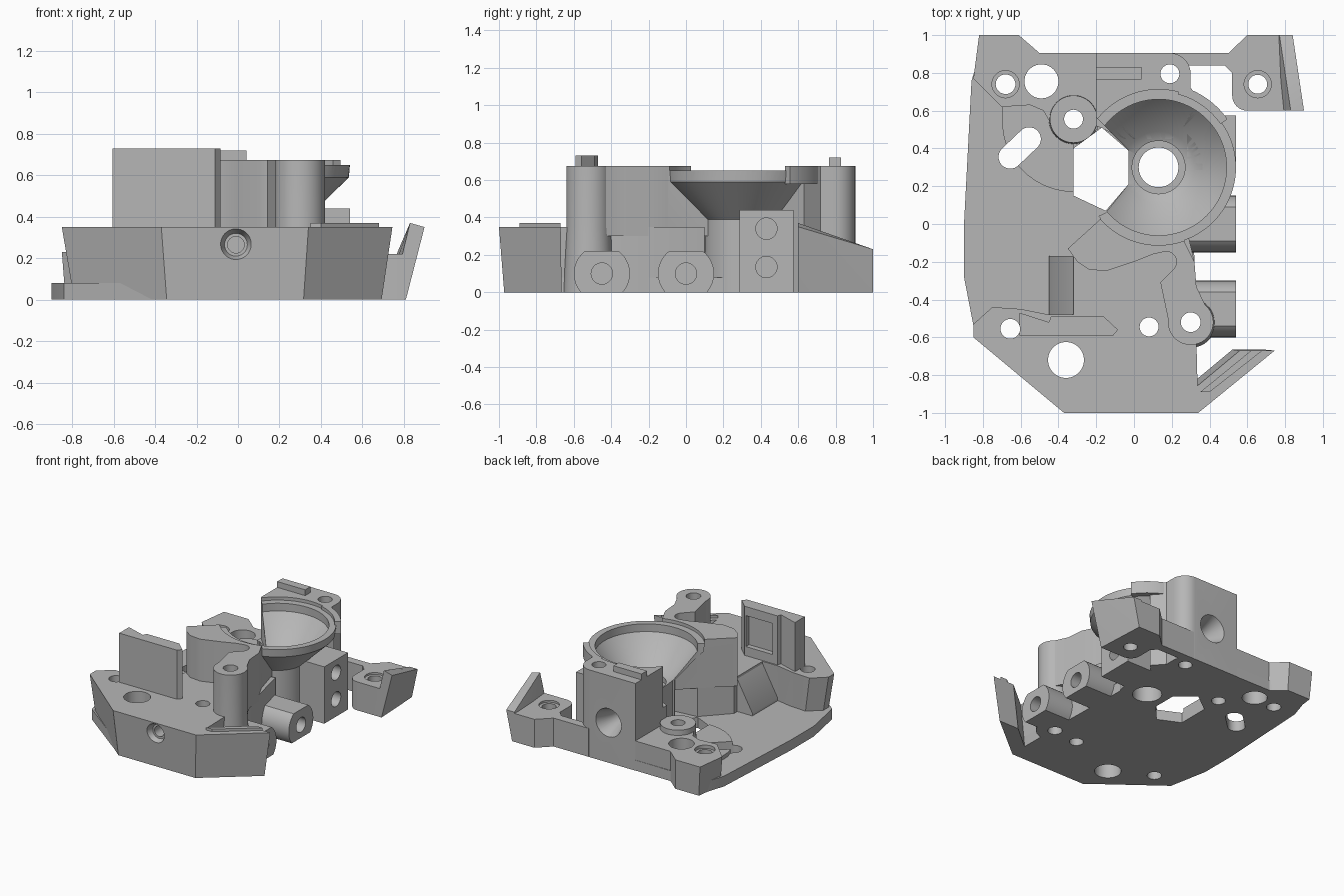
import bpy, bmesh, math
from mathutils import Vector, Matrix

cube = bpy.data.objects.get("Cube")
if cube:
    bpy.data.objects.remove(cube)

grey = bpy.data.materials.new("plain grey")
grey.use_nodes = True
colour = (0.47, 0.47, 0.47, 1)
grey.diffuse_color = colour
grey.node_tree.nodes["Principled BSDF"].inputs["Base Color"].default_value = colour

cut_group = bpy.data.collections.new("cutters")
bpy.context.scene.collection.children.link(cut_group)
parts = []
BOWL = (0.13, 0.3)


def finish(bm, name, cutter=False):
    bmesh.ops.recalc_face_normals(bm, faces=bm.faces)
    mesh = bpy.data.meshes.new(name)
    bm.to_mesh(mesh)
    bm.free()
    mesh.materials.append(grey)
    obj = bpy.data.objects.new(name, mesh)
    if cutter:
        cut_group.objects.link(obj)
        obj.hide_render = True
    else:
        bpy.context.scene.collection.objects.link(obj)
        parts.append(obj)
    return obj


def prism(name, outline, z0, z1, taper=1.0, pivot=(0, -0.6), cutter=False):
    """Extrude a plan outline; taper shrinks the lower end about the pivot."""
    bm = bmesh.new()
    p = Vector(pivot)
    low = [bm.verts.new((*(p + (Vector(q) - p) * taper), z0)) for q in outline]
    top = [bm.verts.new((*q, z1)) for q in outline]
    bm.faces.new(low)
    bm.faces.new(top)
    n = len(outline)
    for i in range(n):
        j = (i + 1) % n
        bm.faces.new((low[i], low[j], top[j], top[i]))
    return finish(bm, name, cutter)


def box(name, x0, x1, y0, y1, z0, z1, cutter=False):
    return prism(name, [(x0, y0), (x1, y0), (x1, y1), (x0, y1)], z0, z1, cutter=cutter)


def hull(name, points):
    bm = bmesh.new()
    for p in points:
        bm.verts.new(p)
    bmesh.ops.convex_hull(bm, input=bm.verts)
    return finish(bm, name)


def lathe(name, profile, centre, axis="Z", cutter=False, sides=64):
    """Revolve (radius, height) pairs into a closed solid along an axis."""
    bm = bmesh.new()
    turn = Vector((0, 0, 1)).rotation_difference(
        {"Z": Vector((0, 0, 1)), "X": Vector((1, 0, 0)), "Y": Vector((0, 1, 0))}[axis])
    place = Matrix.Translation(centre) @ turn.to_matrix().to_4x4()
    rings = []
    for r, h in profile:
        angles = [math.tau * i / sides for i in range(sides)]
        rings.append([bm.verts.new(place @ Vector((r * math.cos(a), r * math.sin(a), h)))
                      for a in angles])
    for a, b in zip(rings, rings[1:]):
        for i in range(sides):
            j = (i + 1) % sides
            bm.faces.new((a[i], a[j], b[j], b[i]))
    bm.faces.new(rings[0])
    bm.faces.new(rings[-1])
    return finish(bm, name, cutter)


def arc(cx, cy, r, start, end, steps=16):
    return [(cx + r * math.cos(math.radians(start + (end - start) * i / steps)),
             cy + r * math.sin(math.radians(start + (end - start) * i / steps)))
            for i in range(steps + 1)]


# Thin floor with raised inner step
prism("floor_plate", [(-0.79, 0.98), (-0.61, 0.98), (-0.5, 0.905), (0.2, 0.9), (0.29, 0.84),
      (0.3, 0.5), (0.32, -0.2), (0.32, -0.9), (0.31, -0.97), (-0.34, -0.97), (-0.84, -0.59),
      (-0.9, -0.28), (-0.9, 0), (-0.86, 0.76)], 0, 0.08)
prism("floor_step", [(-0.7, 0.63)] + arc(-0.32, 0.55, 0.38, 190, 270, 10) + [(-0.32, 0.63)],
      0.07, 0.11)

# Front block, shelf and ramp
prism("front_block", [(-0.85, -0.6), (-0.37, -1), (0.34, -1), (0.33, -0.6), (0.2, -0.48),
      (-0.45, -0.48), (-0.6, -0.45), (-0.75, -0.44), (-0.85, -0.53)], 0, 0.35, 0.93)
prism("shelf", [(-0.32, -0.6), (0.33, -0.6), (0.32, -0.2), (0.25, 0.1), (-0.14, 0.06),
      (-0.32, -0.13)], 0, 0.35)
hull("shelf_ramp", [(x, y, z) for y in (-0.48, -0.17)
                    for x, z in ((-0.45, 0.07), (-0.31, 0.07), (-0.31, 0.35), (-0.45, 0.1))])

# Tall upright plate on the front block
prism("upright_plate", [(-0.605, -0.59), (-0.605, -0.47), (-0.45, -0.52), (-0.44, -0.49),
      (-0.16, -0.49), (-0.085, -0.56), (-0.11, -0.59)], 0.2, 0.73)
box("upright_recess", -0.4, -0.17, -0.53, -0.4, 0.42, 0.66, cutter=True)

# Central tower and its front post
prism("tower", [(-0.35, -0.13), (-0.3, -0.2), (-0.24, -0.24), (-0.15, -0.25), (0, -0.2),
      (0.1, -0.16), (0.17, -0.145)] + arc(0.17, -0.2, 0.055, 80, -40, 8) +
      [(0.14, -0.31), (0.18, -0.5), (0.3, -0.6), (0.41, -0.5), (0.33, -0.33), (0.32, -0.2),
       (0.27, -0.1), (0.2, 0.15), (0.0, 0.2), (-0.14, 0.06)], 0.3, 0.675)
lathe("front_post", [(0.135, 0), (0.12, 0.35), (0.12, 0.675)], (0.3, -0.52, 0))

# Funnel bowl with its tube
lathe("funnel_bowl", [(0.2, 0), (0.2, 0.39), (0.405, 0.59), (0.41, 0.65)], (*BOWL, 0), sides=96)
lathe("bowl_bore", [(0.105, -0.1), (0.105, 0.33), (0.14, 0.33), (0.14, 0.37), (0.19, 0.39),
      (0.36, 0.59), (0.36, 0.65), (0.412, 0.65), (0.412, 0.8)], (*BOWL, 0), cutter=True, sides=96)
prism("rim_tab", arc(*BOWL, 0.445, 35, 75) + arc(*BOWL, 0.4, 75, 35), 0.58, 0.675)
prism("bowl_gap", [(-0.03, 0.21), (-0.15, 0.07), (-0.32, 0.15), (-0.32, 0.4), (-0.17, 0.51),
      (-0.03, 0.39)], -0.1, 1, cutter=True)
prism("bowl_side_gap", [(-0.03, 0.21), (-0.15, 0.06), (-0.4, -0.06), (-0.4, 0.57), (-0.205, 0.57),
      (-0.03, 0.39)], 0.36, 1, cutter=True)

# Rear tower with key bar
prism("rear_tower", [(-0.2, 0.905), (-0.2, 0.52), (-0.05, 0.45), (0.2, 0.45), (0.38, 0.63),
      (0.3, 0.72)] + arc(0.19, 0.795, 0.11, 0, 90, 10), 0, 0.675)
box("key_bar", -0.2, 0.04, 0.765, 0.83, 0.66, 0.72)

# Rear ears, bridge bar and low post
prism("left_ear", [(-0.82, 1), (-0.61, 1), (-0.5, 0.905), (-0.19, 0.905), (-0.19, 0.5),
      (-0.3, 0.46), (-0.44, 0.53), (-0.48, 0.6), (-0.55, 0.63), (-0.7, 0.62), (-0.85, 0.77)],
      0, 0.23, 0.96, (-0.4, 0.75))
lathe("low_post", [(0.135, 0), (0.125, 0.27)], (-0.32, 0.555, 0))
prism("right_ear", [(0.2, 0.905), (0.5, 0.905), (0.6, 1), (0.79, 1), (0.81, 0.6)] +
      arc(0.6, 0.68, 0.08, 270, 180, 8) + [(0.52, 0.8), (0.48, 0.84), (0.2, 0.84)], 0, 0.22)
hull("ear_fin", [(x, 0.6, z) for x, z in ((0.74, 0), (0.81, 0), (0.9, 0.35), (0.83, 0.37), (0.8, 0.22))]
     + [(x, 1, z) for x, z in ((0.7, 0), (0.79, 0), (0.84, 0.23), (0.77, 0.23))])

# Slanted front wing with top ridge
prism("front_wing", [(0.32, -1), (0.34, -1), (0.745, -0.67), (0.56, -0.67), (0.32, -0.87)],
      0, 0.35, 0.93)
prism("wing_ridge", [(0.35, -0.89), (0.4, -0.89), (0.68, -0.67), (0.62, -0.67)], 0.34, 0.37)

# Side clamps: round blocks trimmed flat above and below
for name, y in (("front_clamp", -0.45), ("middle_clamp", 0.0)):
    bm = bmesh.new()
    low = math.degrees(math.asin(0.1 / 0.15))
    high = math.degrees(math.asin(0.12 / 0.15))
    ring = arc(y, 0.1, 0.15, -low, high) + arc(y, 0.1, 0.15, 180 - high, 180 + low)
    face = bm.faces.new([bm.verts.new((0.22, a, b)) for a, b in ring])
    side = bmesh.ops.extrude_face_region(bm, geom=[face])["geom"]
    bmesh.ops.translate(bm, vec=(0.32, 0, 0),
                        verts=[v for v in side if isinstance(v, bmesh.types.BMVert)])
    finish(bm, name)
box("side_block", 0.28, 0.54, 0.285, 0.575, 0, 0.44)

# Holes along each axis
for y, z in ((-0.45, 0.1), (0, 0.1), (0.43, 0.34), (0.43, 0.135)):
    lathe("side_hole", [(0.057, 0), (0.057, 0.3)], (0.4, y, z), "X", True, 32)
for x, y, r in ((-0.36, -0.72, 0.095), (-0.655, -0.555, 0.052), (0.08, -0.545, 0.05),
                (0.3, -0.52, 0.052), (-0.68, 0.74, 0.052), (-0.49, 0.755, 0.09),
                (-0.32, 0.555, 0.05), (0.19, 0.795, 0.05), (0.655, 0.74, 0.05)):
    lathe("upright_hole", [(r, -0.1), (r, 1)], (x, y, 0), "Z", True, 40)
for x in (-0.68, 0.655):
    lathe("ear_counterbore", [(0.072, 0.205), (0.072, 0.4)], (x, 0.74, 0), "Z", True, 40)
prism("slot_hole", arc(-0.655, 0.355, 0.062, 135, 315) + arc(-0.555, 0.45, 0.062, -45, 135),
      -0.1, 0.5, cutter=True)
lathe("front_hole", [(0.09, -0.04), (0.055, 0.04), (0.04, 0.04), (0.04, 0.3)],
      (-0.01, -0.99, 0.265), "Y", True, 40)
lathe("rear_hole", [(0.05, -0.25), (0.06, -0.12), (0.115, 0.02)], (0.03, 0.9, 0.31), "Y", True, 40)

# Cut every part, bake the result and smooth the round faces
for obj in parts:
    if obj.name in {"key_bar", "rim_tab", "wing_ridge", "ear_fin"}:
        continue
    cut = obj.modifiers.new("holes", "BOOLEAN")
    cut.operation = "DIFFERENCE"
    cut.operand_type = "COLLECTION"
    cut.collection = cut_group
    cut.solver = "EXACT"
graph = bpy.context.evaluated_depsgraph_get()
graph.update()
baked = [bpy.data.meshes.new_from_object(o.evaluated_get(graph)) for o in parts]
for obj, mesh in zip(parts, baked):
    obj.modifiers.clear()
    obj.data = mesh
for obj in list(cut_group.objects):
    bpy.data.objects.remove(obj)
bpy.data.collections.remove(cut_group)
bpy.ops.object.select_all(action="DESELECT")
for obj in parts:
    obj.select_set(True)
bpy.context.view_layer.objects.active = parts[0]
bpy.ops.object.shade_smooth_by_angle(angle=math.radians(30))
